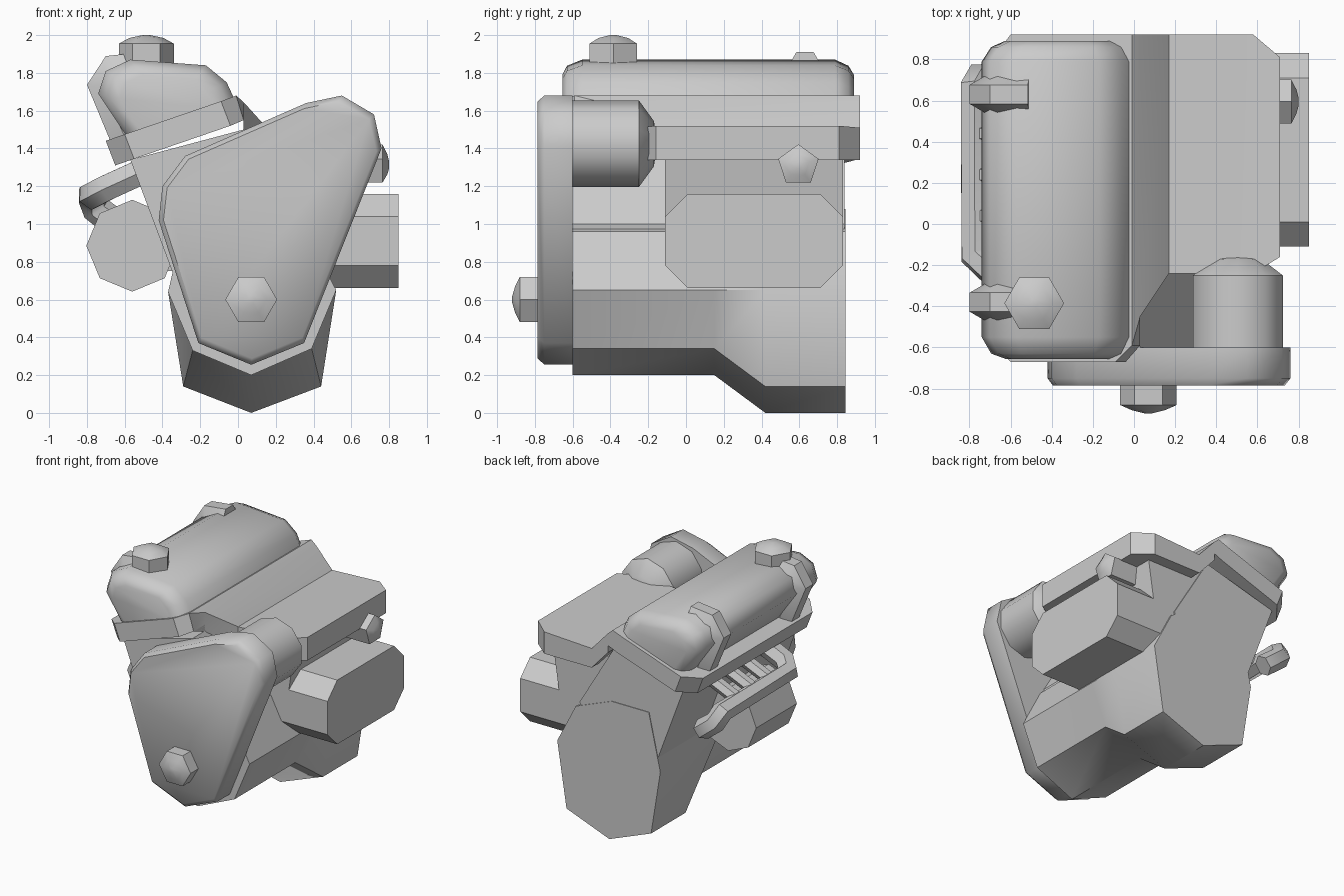
import bpy, bmesh
from math import radians, sin, cos, pi
from mathutils import Vector

if "Cube" in bpy.data.objects:
    bpy.data.objects.remove(bpy.data.objects["Cube"])


def finish(ob, angle=38):
    bpy.ops.object.select_all(action='DESELECT')
    ob.select_set(True)
    bpy.context.view_layer.objects.active = ob
    bpy.ops.object.shade_smooth_by_angle(angle=radians(angle))
    return ob


def loft(name, rings, angle=38):
    """Skin a list of equal-length rings and cap both ends."""
    bm = bmesh.new()
    rows = [[bm.verts.new(p) for p in r] for r in rings]
    n = len(rows[0])
    for a, b in zip(rows, rows[1:]):
        for i in range(n):
            j = (i + 1) % n
            bm.faces.new((a[i], a[j], b[j], b[i]))
    bm.faces.new(rows[0])
    bm.faces.new(rows[-1])
    bmesh.ops.recalc_face_normals(bm, faces=bm.faces[:])
    me = bpy.data.meshes.new(name)
    bm.to_mesh(me)
    bm.free()
    ob = bpy.data.objects.new(name, me)
    bpy.context.collection.objects.link(ob)
    return finish(ob, angle)


def at_y(profile, y, s=1.0, c=(0, 0)):
    """Place an x-z profile at depth y, scaled about c."""
    return [(c[0] + (x - c[0]) * s, y, c[1] + (z - c[1]) * s) for x, z in profile]


def spindle(name, centre, axis, sides, steps, phase=0.0):
    """Turned part: steps are (distance along axis, radius)."""
    axis = Vector(axis).normalized()
    u = Vector((1, 0, 0)) if abs(axis.x) < 0.5 else Vector((0, 0, 1))
    u = (u - axis * u.dot(axis)).normalized()
    v = axis.cross(u)
    rings = [[Vector(centre) + axis * d + (u * cos(t) + v * sin(t)) * r
              for t in (phase + 2 * pi * i / sides for i in range(sides))]
             for d, r in steps]
    return loft(name, rings)


def tube(name, points, radius):
    cu = bpy.data.curves.new(name, 'CURVE')
    cu.dimensions = '3D'
    cu.bevel_depth = radius
    cu.bevel_resolution = 1
    cu.use_fill_caps = True
    sp = cu.splines.new('POLY')
    sp.points.add(len(points) - 1)
    for p, co in zip(sp.points, points):
        p.co = (*co, 1)
    ob = bpy.data.objects.new(name, cu)
    bpy.context.collection.objects.link(ob)
    bpy.ops.object.select_all(action='DESELECT')
    ob.select_set(True)
    bpy.context.view_layer.objects.active = ob
    bpy.ops.object.convert(target='MESH')
    return finish(bpy.context.view_layer.objects.active, 50)


# Crankcase flaring down into the bell housing at the rear
upper = [(0.52, 0.65), (0.36, 0.96), (0.05, 1.08), (-0.27, 1.08), (-0.37, 0.64)]
case_front = [(-0.24, 0.33), (0.07, 0.20), (0.39, 0.34)] + upper
case_rear = [(-0.29, 0.14), (0.07, 0.0), (0.44, 0.14)] + upper
loft("crankcase", [at_y(case_front, -0.60), at_y(case_front, 0.15),
                   at_y(case_rear, 0.42), at_y(case_rear, 0.845)])

# Slanted cylinder block and the intake block beside it
block = [(-0.33, 0.70), (0.30, 0.80), (0.33, 1.0), (0.03, 1.50), (-0.57, 1.34)]
loft("cylinder_block", [at_y(block, -0.60), at_y(block, 0.84)])
intake = [(0.0, 0.90), (0.48, 0.80), (0.57, 1.40), (0.0, 1.42)]
loft("intake_block", [at_y(intake, -0.11), at_y(intake, 0.83)])

# Bent head plate: x, top z, front y, back y, bottom x shift, thickness
columns = [(-0.70, 1.44, -0.56, 0.79, 0.05, 0.13),
           (-0.60, 1.475, -0.67, 0.92, 0.05, 0.13),
           (-0.09, 1.65, -0.67, 0.92, 0.05, 0.13),
           (-0.01, 1.68, -0.59, 0.92, 0.04, 0.13),
           (0.03, 1.645, -0.45, 0.92, 0.0, 0.15),
           (0.17, 1.49, -0.24, 0.92, 0.0, 0.15),
           (0.58, 1.51, -0.24, 0.92, 0.0, 0.17),
           (0.71, 1.52, -0.16, 0.81, 0.0, 0.18)]
loft("head_plate", [[(x, f, z), (x, b, z), (x + s, b, z - t), (x + s, f, z - t)]
                    for x, z, f, b, s, t in columns], 30)

# Rocker cover with tapered ends
rocker = [(-0.58, 1.45), (-0.74, 1.69), (-0.70, 1.81), (-0.57, 1.87),
          (-0.17, 1.84), (-0.06, 1.75), (0.0, 1.62)]
mid = (-0.36, 1.60)
loft("rocker_cover", [at_y(rocker, y, s, mid) for y, s in
                      ((-0.655, 0.70), (-0.63, 0.88), (-0.55, 1), (0.79, 1),
                       (0.86, 0.88), (0.89, 0.70))], 50)

# Oil filler cap
spindle("filler_cap", (-0.485, -0.385, 1.82), (0, 0, 1), 6,
        [(0, 0.145), (0.135, 0.145), (0.165, 0.09), (0.18, 0.02)])

# Breather hoses over the rocker cover
for label, y in (("front", -0.38), ("rear", 0.63)):
    tube("breather_hose_" + label, [(-0.51, y, 1.83), (-0.66, y, 1.82),
         (-0.72, y, 1.73), (-0.59, y, 1.44)], 0.092)

# Timing cover with a bevelled front rim
cover = [(0.07, 0.255), (0.35, 0.37), (0.76, 1.40), (0.72, 1.58), (0.55, 1.68),
         (0.36, 1.64), (-0.28, 1.36), (-0.40, 1.20), (-0.42, 1.02), (-0.21, 0.37)]
loft("timing_cover", [at_y(cover, -0.60), at_y(cover, -0.75),
                      at_y(cover, -0.785, 0.955, (0.15, 1.0))], 50)

# Crank bolt
spindle("crank_bolt", (0.07, -0.74, 0.60), (0, -1, 0), 6,
        [(0, 0.137), (0.14, 0.137), (0.165, 0.08), (0.18, 0.02)])

# Alternator behind the timing cover
spindle("alternator", (0.505, -0.62, 1.425), (0, 1, 0), 10,
        [(0, 0.23), (0.37, 0.23), (0.45, 0.12), (0.465, 0.03)], pi / 10)

# Side filter housing
outline = [(-0.11, 0.78), (0.01, 0.66), (0.71, 0.66), (0.83, 0.78),
           (0.83, 1.04), (0.71, 1.16), (0.01, 1.16), (-0.11, 1.04)]
loft("filter_housing", [[(x, y, z) for y, z in outline] for x in (0.20, 0.85)])

# Sensor knob under the intake plate
spindle("sensor_knob", (0.50, 0.595, 1.31), (1, 0, 0), 5,
        [(0, 0.112), (0.265, 0.112), (0.29, 0.06), (0.30, 0.02)])

# Starter motor
spindle("starter_motor", (-0.56, -0.22, 0.885), (0, 1, 0), 8,
        [(0, 0.243), (0.50, 0.243)])
loft("starter_bracket", [at_y([(-0.5, 0.75), (-0.25, 0.75), (-0.25, 1.0), (-0.5, 1.0)], y)
                         for y in (-0.1, 0.2)])

# Exhaust manifold pipe and runners
tube("exhaust_manifold", [(-0.48, -0.22, 1.29), (-0.70, -0.22, 1.19),
     (-0.775, -0.15, 1.15), (-0.775, 0.66, 1.15), (-0.75, 0.71, 1.08),
     (-0.62, 0.68, 0.98)], 0.078)
for i in range(3):
    y = 0.04 + 0.2 * i
    tube("exhaust_runner_%d" % (i + 1), [(-0.45, y, 1.29), (-0.77, y, 1.15)], 0.05)
